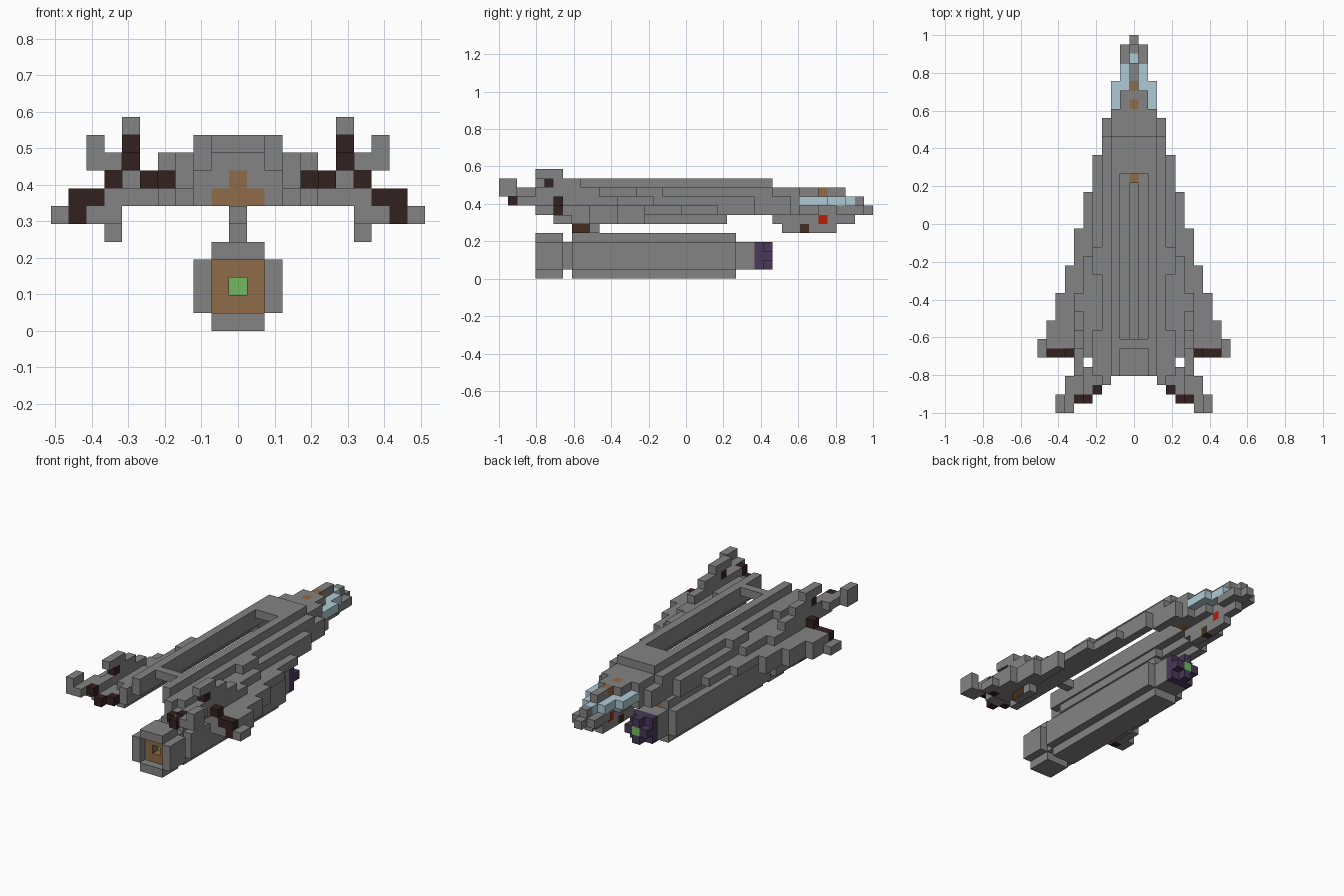
import bpy, bmesh
from mathutils import Vector

old = bpy.data.objects.get("Cube")
if old:
    bpy.data.objects.remove(old, do_unlink=True)

V = 2 / 41  # edge of one block
COLOURS = {
    "hull grey": (0.23, 0.23, 0.23),
    "copper brown": (0.28, 0.15, 0.067),
    "dark brown": (0.05, 0.028, 0.014),
    "dark maroon": (0.034, 0.015, 0.015),
    "glass blue": (0.43, 0.6, 0.66),
    "glow green": (0.165, 0.49, 0.115),
    "deep purple": (0.065, 0.04, 0.095),
    "signal red": (0.48, 0.012, 0.002),
}
GREY, COPPER, BROWN, MAROON, GLASS, GREEN, PURPLE, RED = range(8)

materials = []
for name, rgb in COLOURS.items():
    m = bpy.data.materials.new(name)
    m.use_nodes = True
    m.diffuse_color = (*rgb, 1)
    bsdf = m.node_tree.nodes["Principled BSDF"]
    bsdf.inputs["Base Color"].default_value = (*rgb, 1)
    bsdf.inputs["Roughness"].default_value = 0.8
    materials.append(m)

blocks = {}  # (across, along, up) -> (part, colour)


def fill(part, x, y, z, colour=GREY):
    """Fill a mirrored box of blocks; each range is a number or (first, last)."""
    x, y, z = [(r, r) if isinstance(r, int) else r for r in (x, y, z)]
    for i in range(x[0], x[1] + 1):
        for j in range(y[0], y[1] + 1):
            for k in range(z[0], z[1] + 1):
                for s in (-1, 1):
                    if part is None:
                        blocks.pop((s * i, j, k), None)
                    else:
                        blocks[(s * i, j, k)] = (part, colour)


def carve(x, y, z):
    fill(None, x, y, z)


# Lower pod: cross-shaped section with a waist and a slim end
fill("pod", (0, 1), (4, 27), (1, 3))
for span in ((4, 6), (8, 25)):
    fill("pod", (0, 2), span, (1, 3))
    fill("pod", (0, 1), span, (0, 4))
carve((0, 1), 4, (1, 3))
fill("pod_exhaust", (0, 1), 5, (1, 3), COPPER)
carve(0, 5, 2)
fill("pod_exhaust", 0, 6, 2, GREEN)
fill("pod_light", 0, 25, 4, COPPER)
fill("pod_tip", (0, 1), 28, (1, 3), PURPLE)
fill("pod_tip", 0, 29, (1, 3), PURPLE)
fill("pod_tip", 1, 29, 2, PURPLE)
fill("pod_tip", 0, 29, 2, GREEN)

# Main hull, widening toward the tail
fill("hull", (0, 2), (4, 31), (7, 9))
fill("hull", 3, (4, 31), (7, 8))
fill("hull", 3, (4, 29), 9)
fill("hull", 4, (4, 27), (7, 8))
fill("hull", 4, (15, 17), 9)
fill("hull", 4, (4, 8), 9)
fill("hull", 5, (6, 23), 7)
fill("hull", 5, (6, 16), 8)
fill("hull", (0, 2), (4, 29), 10)

# Stepped hollow under the hull, with a slot through the back
carve((0, 3), (4, 27), 7)
carve((0, 2), (28, 29), 7)
carve((0, 2), (4, 29), 8)
carve((0, 1), (4, 29), 9)
carve((0, 1), (4, 6), 10)
carve((0, 1), (8, 25), 10)
fill("hollow_engine", (0, 1), 30, 7, COPPER)
fill("hollow_engine", 0, 30, 8, COPPER)
fill("spine_keel", 0, (8, 24), 6)

# Nose with canopy and chin
fill("nose", (0, 2), 32, 7)
fill("nose", (0, 1), (33, 34), 7)
fill("nose", 0, (35, 36), 7)
fill("nose", (0, 1), (37, 39), 7)
fill("nose", 0, 40, 7)
fill("nose", (0, 2), 32, (8, 9))
fill("nose", (0, 1), (33, 37), 8)
fill("nose", (0, 1), (33, 34), 9)
fill("nose", 0, (35, 37), 9)
fill("nose", 0, 39, 8)
fill("canopy", 2, (33, 35), 8, GLASS)
fill("canopy", 1, (35, 37), 8, GLASS)
fill("canopy", 0, 38, 8, GLASS)
for along in (33, 35):
    fill("nose_light", 0, along, 9, COPPER)
fill("chin", 0, (30, 38), 6)
fill("chin", 0, (31, 36), 5)
fill("chin_light", 0, 35, 6, RED)
fill("chin_light", 0, 33, 5, BROWN)

# Drooping wings
fill("wing", 6, (6, 19), 7)
fill("wing", 6, (4, 12), 8)
fill("wing", 7, (6, 15), (6, 7))
fill("wing", 8, (6, 12), 6)
fill("wing", 8, (7, 12), 7)
fill("wing", 9, (7, 9), (6, 7))
fill("wing", 10, (6, 7), 6)
fill("wing_fin", 7, (8, 9), 5, BROWN)
fill("wing_fin", 7, 10, 5)
fill("wing_thruster", 7, 6, 8, MAROON)
fill("wing_thruster", (8, 9), 6, 7, MAROON)
fill("wing_thruster", 9, 6, 6, MAROON)

# Upright fins
fill("upright_fin", 6, (4, 10), 9)
fill("upright_fin", 6, (6, 8), 10)
fill("upright_fin", 6, (4, 6), 11)
fill("upright_fin", 6, 5, 10, MAROON)

# Stepped tail booms
fill("tail_boom", 3, 3, (8, 9))
fill("tail_boom", 4, 3, 8)
fill("tail_boom", 5, (2, 4), 8)
fill("tail_boom", 6, (2, 3), (8, 9))
fill("tail_boom", 7, (0, 3), 9)
fill("tail_boom", 8, (0, 1), (9, 10))
fill("tail_thruster", 4, 2, 8, MAROON)
fill("tail_thruster", 5, 1, 8, MAROON)
fill("tail_thruster", 6, 1, 9, MAROON)

# Turn each part's blocks into one mesh of its outer faces
DIRECTIONS = [Vector(d) for d in ((1, 0, 0), (-1, 0, 0), (0, 1, 0),
                                  (0, -1, 0), (0, 0, 1), (0, 0, -1))]


def build(part):
    bm = bmesh.new()
    for cell, (owner, colour) in blocks.items():
        if owner != part:
            continue
        i, j, k = cell
        centre = Vector((i * V, -1 + (j + 0.5) * V, (k + 0.5) * V))
        for d in DIRECTIONS:
            if tuple(int(c + n) for c, n in zip(cell, d)) in blocks:
                continue
            u = Vector((d.y, d.z, d.x))
            w = d.cross(u)
            corners = (u + w, w - u, -u - w, u - w)
            face = bm.faces.new([bm.verts.new(centre + (d + c) * V / 2)
                                 for c in corners])
            # The wing fins are dark on their flanks only
            plain = part == "wing_fin" and d.x == 0
            face.material_index = GREY if plain else colour
    bmesh.ops.remove_doubles(bm, verts=bm.verts[:], dist=V / 100)
    bmesh.ops.dissolve_limit(bm, angle_limit=0.01, verts=bm.verts[:],
                             edges=bm.edges[:], delimit={"MATERIAL"})
    mesh = bpy.data.meshes.new(part)
    bm.to_mesh(mesh)
    bm.free()
    for m in materials:
        mesh.materials.append(m)
    obj = bpy.data.objects.new(part, mesh)
    bpy.context.collection.objects.link(obj)


for part in sorted({owner for owner, _ in blocks.values()}):
    build(part)
